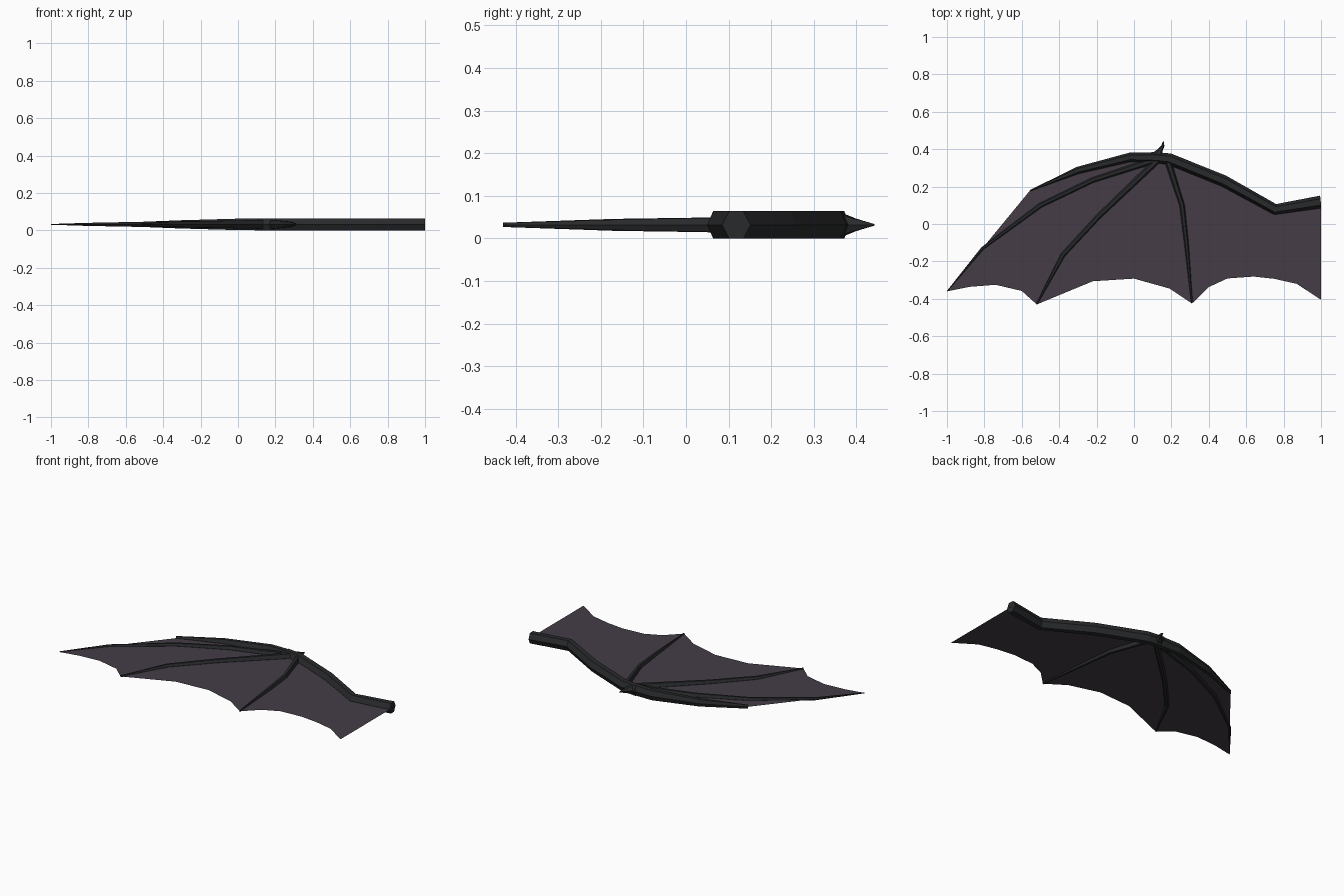
import bpy, bmesh, math
from mathutils import Vector

if "Cube" in bpy.data.objects:
    bpy.data.objects.remove(bpy.data.objects["Cube"])

Z = 0.032


def material(name, rgb):
    m = bpy.data.materials.new(name)
    m.diffuse_color = (*rgb, 1)
    m.use_nodes = True
    m.node_tree.nodes["Principled BSDF"].inputs["Base Color"].default_value = m.diffuse_color
    return m


BONE = material("dark_bone", (0.022, 0.023, 0.025))
SKIN = material("wing_skin", (0.058, 0.046, 0.062))


def finish(name, bm, mat):
    bmesh.ops.recalc_face_normals(bm, faces=bm.faces[:])
    me = bpy.data.meshes.new(name)
    bm.to_mesh(me)
    bm.free()
    me.materials.append(mat)
    ob = bpy.data.objects.new(name, me)
    bpy.context.collection.objects.link(ob)
    return ob


def bone(name, path, sides=6):
    """Mitred, tapered tube along (x, y, half width, half height) points."""
    bm = bmesh.new()
    pts = [Vector(p[:2]) for p in path]
    rings = []
    for i, (x, y, w, h) in enumerate(path):
        a = (pts[i] - pts[i - 1]).normalized() if i else Vector((0, 0))
        b = (pts[i + 1] - pts[i]).normalized() if i < len(pts) - 1 else Vector((0, 0))
        t = (a + b).normalized()
        n = Vector((-t.y, t.x))
        ring = []
        for k in range(sides):
            ang = 2 * math.pi * k / sides
            c, s = math.cos(ang) * w, math.sin(ang) * h / math.sin(math.pi / 3)
            ring.append(bm.verts.new((min(x + n.x * c, 1), y + n.y * c, Z + s)))
        rings.append(ring)
    for r, q in zip(rings, rings[1:]):
        for k in range(sides):
            j = (k + 1) % sides
            bm.faces.new((r[k], r[j], q[j], q[k]))
    bm.faces.new(rings[0])
    bm.faces.new(rings[-1])
    return finish(name, bm, BONE)


# Arm from shoulder to wrist
bone("arm", [(1, .118, .034, .032), (.755, .078, .029, .032),
             (.48, .23, .031, .032), (.19, .347, .031, .032),
             (.09, .358, .027, .032)])

# Thick leading finger and the three slim fingers spreading from the wrist
bone("leading_finger", [(.14, .353, .028, .032), (-.02, .357, .025, .03),
                        (-.3, .287, .019, .022), (-.557, .178, .003, .012)])
bone("tip_finger", [(.12, .345, .018, .022), (-.22, .235, .014, .018),
                    (-.5, .1, .013, .014), (-.81, -.13, .008, .008),
                    (-.998, -.358, .002, .002)])
bone("middle_finger", [(.13, .345, .018, .024), (-.19, .04, .014, .017),
                       (-.38, -.165, .013, .014), (-.52, -.428, .004, .005)])
bone("inner_finger", [(.18, .34, .018, .024), (.257, .1, .014, .017),
                      (.28, -.1, .012, .014), (.31, -.423, .004, .005)])

# Thumb claw
bone("claw", [(.125, .365, .03, .026), (.14, .395, .014, .015),
              (.155, .42, .008, .008), (.157, .442, .002, .002)])

# Membrane with scalloped trailing edge
outline = [(1, .118), (.755, .078), (.48, .23), (.19, .347), (-.02, .357),
           (-.3, .287), (-.557, .178), (-1, -.36), (-.88, -.336),
           (-.74, -.325), (-.6, -.358), (-.52, -.43), (-.22, -.306),
           (0, -.292), (.19, -.345), (.31, -.425), (.4, -.337), (.5, -.291),
           (.64, -.281), (.75, -.293), (.87, -.32), (1, -.405)]
bm = bmesh.new()
bm.faces.new([bm.verts.new((x, y, Z - .001)) for x, y in outline])
bmesh.ops.solidify(bm, geom=bm.faces[:], thickness=.003)
finish("membrane", bm, SKIN)
